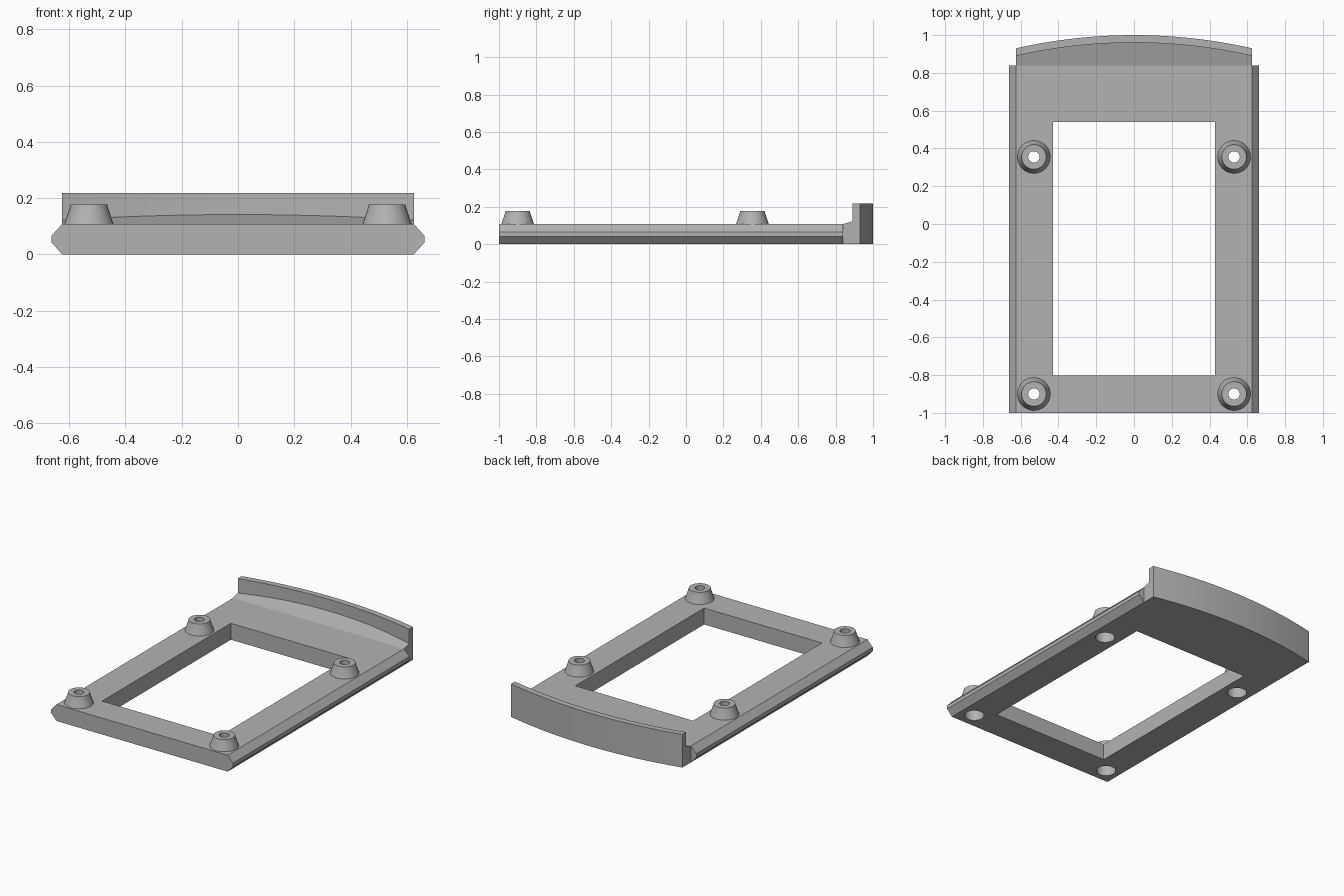
import bpy, bmesh, math
from mathutils import Vector

if "Cube" in bpy.data.objects:
    bpy.data.objects.remove(bpy.data.objects["Cube"], do_unlink=True)

grey = bpy.data.materials.new("plain_grey")
grey.use_nodes = True
COLOUR = (0.45, 0.45, 0.45, 1)
grey.diffuse_color = COLOUR
grey.node_tree.nodes["Principled BSDF"].inputs["Base Color"].default_value = COLOUR

FRONT, STEP, TOP, HALF = -1.0, 0.84, 0.108, 0.625
BOSS_SPOTS = [(sx * 0.53, y) for sx in (-1, 1) for y in (-0.9, 0.355)]
BORE = 0.06


def make_object(name, bm):
    bmesh.ops.recalc_face_normals(bm, faces=bm.faces)
    mesh = bpy.data.meshes.new(name)
    bm.to_mesh(mesh)
    bm.free()
    mesh.materials.append(grey)
    obj = bpy.data.objects.new(name, mesh)
    bpy.context.collection.objects.link(obj)
    return obj


def loft(sections, closed=True, caps=True, ring=False):
    """Skin a row of matching cross-sections."""
    bm = bmesh.new()
    rows = [[bm.verts.new(p) for p in s] for s in sections]
    n = len(rows[0])
    pairs = list(zip(rows, rows[1:])) + ([(rows[-1], rows[0])] if ring else [])
    for a, b in pairs:
        for i in range(n if closed else n - 1):
            j = (i + 1) % n
            bm.faces.new((a[i], a[j], b[j], b[i]))
    if caps:
        bm.faces.new(rows[0])
        bm.faces.new(rows[-1])
    return bm


def select_only(obj):
    bpy.ops.object.select_all(action="DESELECT")
    obj.select_set(True)
    bpy.context.view_layer.objects.active = obj


def cut(target, cutter):
    cutter.hide_render = True
    mod = target.modifiers.new("cut", "BOOLEAN")
    mod.operation, mod.solver, mod.object = "DIFFERENCE", "EXACT", cutter
    select_only(target)
    bpy.ops.object.modifier_apply(modifier=mod.name)
    bpy.data.objects.remove(cutter, do_unlink=True)


# Frame plate with pointed side rails
right = [(HALF, 0), (0.663, 0.042), (0.663, 0.066), (HALF, TOP)]
outline = right + [(-x, z) for x, z in reversed(right)]
plate = make_object("frame_plate", loft([[(x, y, z) for x, z in outline] for y in (FRONT, STEP)]))

# Rectangular window
window = [(-0.43, -0.803), (0.43, -0.803), (0.43, 0.54), (-0.43, 0.54)]
cut(plate, make_object("window_cutter", loft([[(x, y, z) for x, y in window] for z in (-0.1, 0.3)])))

# Screw bores under the bosses
for x, y in BOSS_SPOTS:
    bm = bmesh.new()
    bmesh.ops.create_cone(bm, cap_ends=True, segments=40, radius1=BORE, radius2=BORE, depth=0.6)
    bmesh.ops.translate(bm, verts=bm.verts, vec=Vector((x, y, 0)))
    cut(plate, make_object("bore_cutter", bm))

# Flared screw bosses, turned from a profile
profile = [(0.087, TOP), (0.078, 0.135), (0.068, 0.165), (0.065, 0.178),
           (0.03, 0.178), (0.03, 0.1), (BORE, 0.1), (BORE, TOP)]
bosses = []
for x, y in BOSS_SPOTS:
    angles = [math.tau * i / 40 for i in range(40)]
    rings = [[(x + r * math.cos(a), y + r * math.sin(a), z) for r, z in profile] for a in angles]
    side = "left" if x > 0 else "right"
    end = "front" if y < 0 else "back"
    bosses.append(make_object(f"{end}_{side}_boss", loft(rings, closed=False, caps=False, ring=True)))

# Bowed end wall with a sloping ledge in front of it
RADIUS, WALL, HEIGHT = 2.825, 0.04, 0.218
sections = []
for i in range(33):
    x = HALF * (i / 16 - 1)
    outer = 1 - RADIUS + math.sqrt(RADIUS ** 2 - x * x)
    inner = outer - WALL
    ledge = TOP + 0.28 * (inner - STEP)
    sections.append([(x, STEP, 0), (x, STEP, TOP), (x, inner, ledge),
                     (x, inner, HEIGHT), (x, outer, HEIGHT), (x, outer, 0)])
end_wall = make_object("end_wall", loft(sections))

for obj in [plate, end_wall] + bosses:
    select_only(obj)
    bpy.ops.object.shade_smooth_by_angle(angle=math.radians(25))
